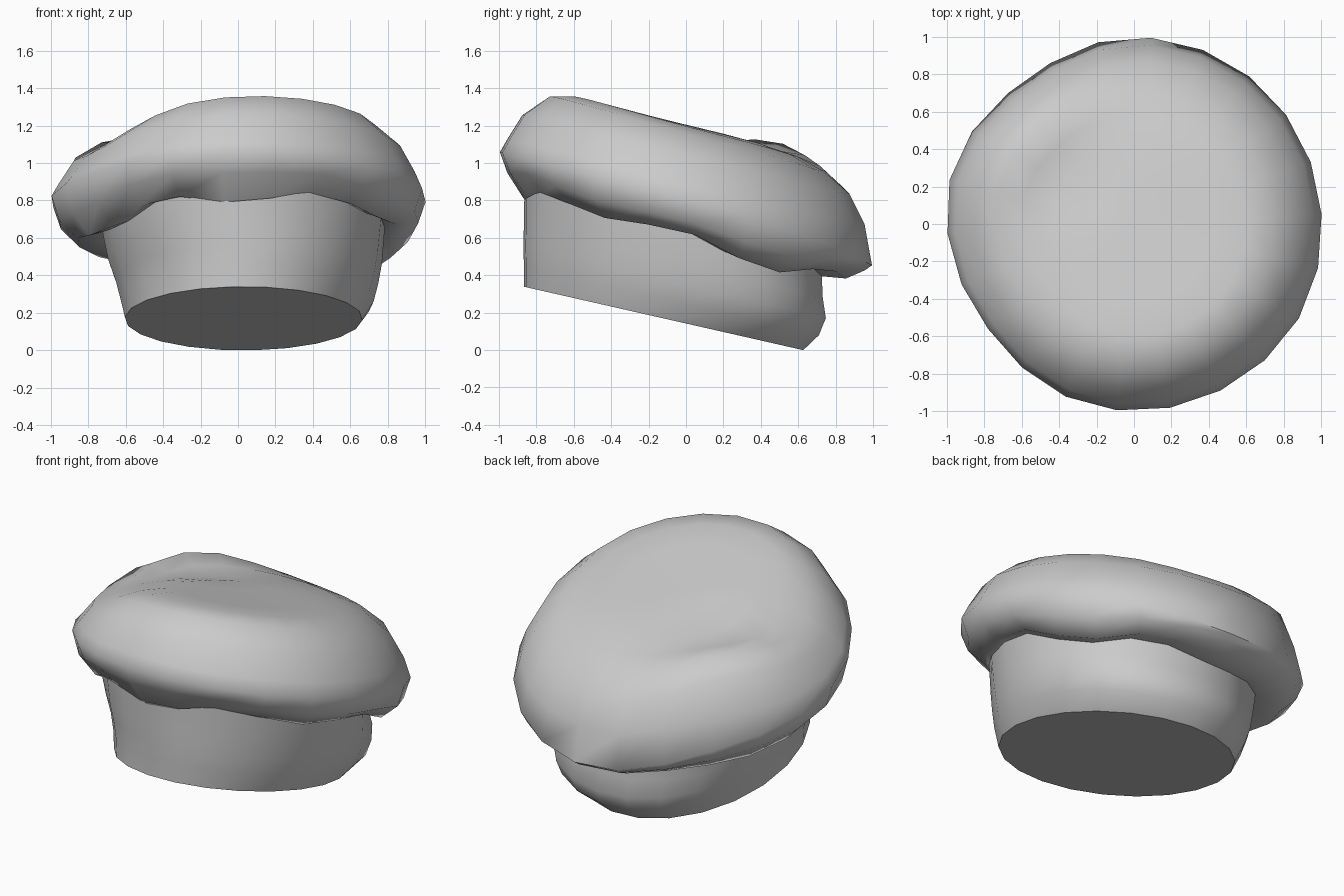
import bpy, bmesh, math

if "Cube" in bpy.data.objects:
    bpy.data.objects.remove(bpy.data.objects["Cube"])

SIDES = 22
grey = bpy.data.materials.new("light grey cloth")
grey.diffuse_color = (0.6, 0.6, 0.6, 1)
grey.use_nodes = True
grey.node_tree.nodes["Principled BSDF"].inputs["Base Color"].default_value = grey.diffuse_color


def bump(a, centre, width):
    """Smooth 0..1 weight around an angle in degrees."""
    d = (a - centre + 180) % 360 - 180
    return math.exp(-(d / width) ** 2)


# Height of the gathered lip every 30 degrees, measured from the tilted plane
LIP = [.65, .525, .635, .59, .61, .59, .60, .53, .65, .56, .66, .61]


def lip(a):
    i, f = divmod(a / 30, 1)
    i = int(i)
    return LIP[i % 12] * (1 - f) + LIP[(i + 1) % 12] * f


def outline(a):
    """Slightly uneven round outline of the crown."""
    return (1 - .04 * bump(a, 217, 25) - .035 * bump(a, 125, 22)
            + .015 * bump(a, 165, 15) + .015 * bump(a, 332, 25))


def bulge(a):
    """Head band swells at the back right."""
    return 1 + .05 * bump(a, 42, 28)


def ring(rx, ry, cx, cy, height, tilt=.24, shape=None):
    """Tilted ellipse; height is a number or a function of the angle."""
    pts = []
    for k in range(SIDES):
        a = 360 * (k + .18) / SIDES
        s = shape(a) if shape else 1
        x = cx + s * rx * math.cos(math.radians(a))
        y = cy + s * ry * math.sin(math.radians(a))
        h = height(a) if callable(height) else height
        pts.append((x, y, h - tilt * y))
    return pts


def crown_ring(r, height):
    return ring(r, r, 0, 0, height, shape=outline)


def top_ring(r, h, sag, fold, lift=0, back=0):
    """Upper crown: sagging front left, raised fold behind a diagonal crease."""
    def height(a):
        x, y = r * math.cos(math.radians(a)), r * math.sin(math.radians(a))
        d, e = (y - x) / math.sqrt(2), (-x - y) / math.sqrt(2)
        crease = math.exp(-((d - .45) / .19) ** 2 - ((e - .3) / .5) ** 2)
        return (h - sag * bump(a, 207, 32) + fold * bump(a, 140, 30)
                + lift * bump(a, 295, 58) - back * bump(a, 75, 25) - .055 * crease)
    return crown_ring(r, height)


def loft(name, rings, tip=None):
    """Skin the rings, or close a single ring with one flat face."""
    bm = bmesh.new()
    loops = [[bm.verts.new(p) for p in r] for r in rings]
    for lo, hi in zip(loops, loops[1:]):
        for k in range(SIDES):
            n = (k + 1) % SIDES
            bm.faces.new((lo[k], lo[n], hi[n], hi[k]))
    if len(loops) == 1:
        bm.faces.new(loops[0][::-1])
    if tip:
        t = bm.verts.new(tip)
        for k in range(SIDES):
            bm.faces.new((loops[-1][k], loops[-1][(k + 1) % SIDES], t))
    me = bpy.data.meshes.new(name)
    bm.to_mesh(me)
    bm.free()
    me.materials.append(grey)
    ob = bpy.data.objects.new(name, me)
    bpy.context.collection.objects.link(ob)
    bpy.ops.object.select_all(action='DESELECT')
    ob.select_set(True)
    bpy.context.view_layer.objects.active = ob
    bpy.ops.object.shade_smooth_by_angle(angle=math.radians(60))
    return ob


# Head band: flared wall with a separate flat underside for a crisp rim
base = ring(.635, .75, .03, -.12, .142, .227)
neck = ring(.755, .80, .03, -.07, lambda a: lip(a) + .01 - .04 * bump(a, 90, 35))
loft("band_underside", [base])
loft("head_band", [
    base,
    ring(.675, .79, .045, -.08, .25, shape=bulge),
    ring(.70, .81, .045, -.063, .35, shape=bulge),
    ring(.73, .80, .035, -.07, .46, shape=bulge),
    neck,
])

# Soft puffed crown: gathered lip, wide rim, domed top
loft("puffed_crown", [
    neck,
    crown_ring(.86, lambda a: lip(a) - .01 + .02 * bump(a, 270, 40)
               + .02 * bump(a, 148, 30)),
    crown_ring(.96, lambda a: .5 * lip(a) + .37 - .015 * bump(a, 90, 50)
               + .06 * bump(a, 270, 45) + .045 * bump(a, 150, 32)),
    crown_ring(1, lambda a: .81 - .12 * bump(a, 90, 50) + .01 * bump(a, 270, 40)
               + .03 * bump(a, 145, 30)),
    top_ring(.96, .90, .03, .05),
    top_ring(.88, 1.04, .06, .12, .01),
    top_ring(.74, 1.15, .08, .085, .035, .02),
    top_ring(.60, 1.19, .06, .02, .025, .01),
    top_ring(.42, 1.20, .02, 0, .01),
    top_ring(.22, 1.205, 0, 0),
], tip=(0, 0, 1.2))
